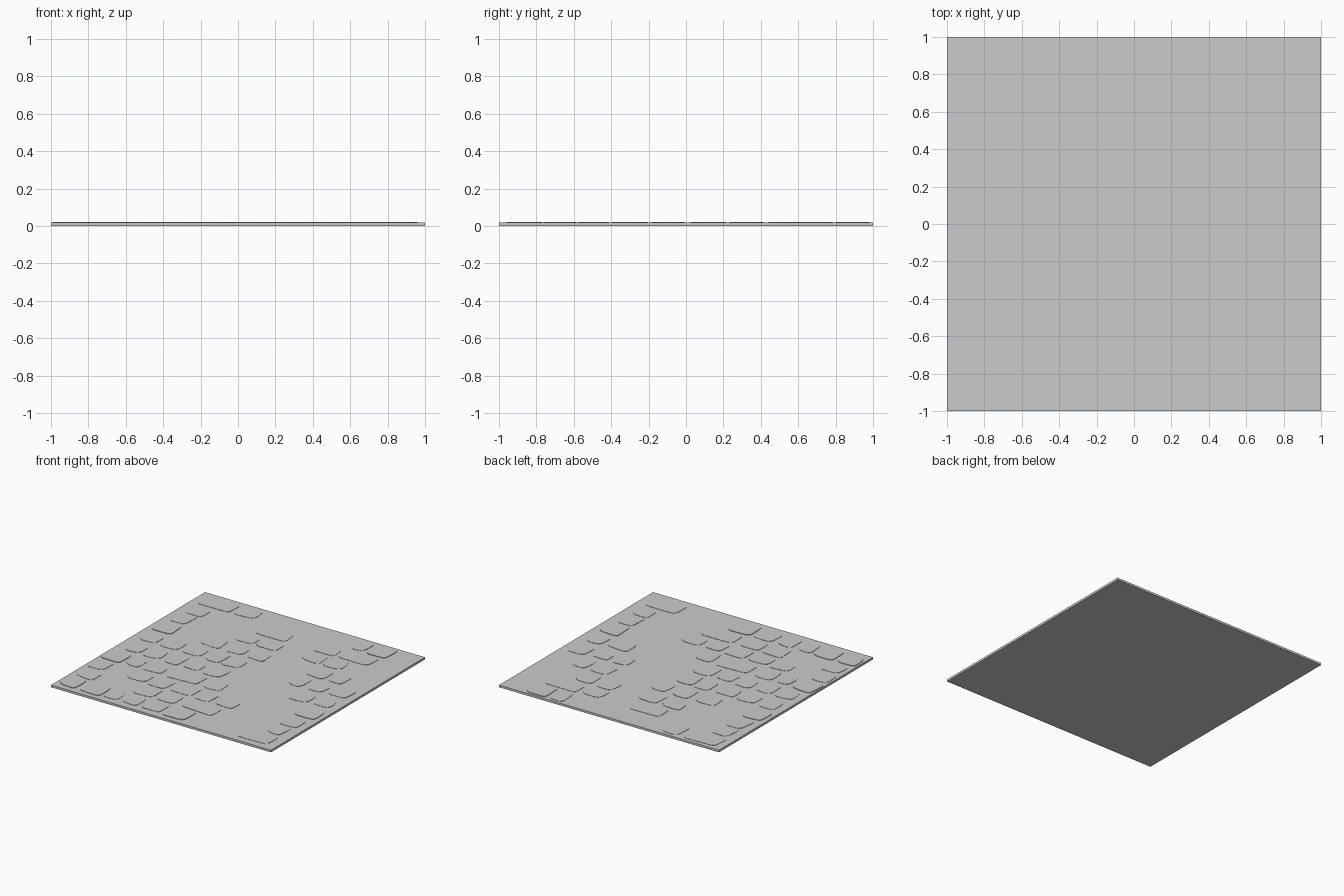
import bpy, bmesh, random
from mathutils import Vector

if "Cube" in bpy.data.objects:
    bpy.data.objects.remove(bpy.data.objects["Cube"])

random.seed(4)
SLAB_TOP = 0.018


def material(name, g):
    m = bpy.data.materials.new(name)
    m.diffuse_color = (g, g, g, 1)
    m.use_nodes = True
    m.node_tree.nodes["Principled BSDF"].inputs["Base Color"].default_value = m.diffuse_color
    return m


stone_grey = material("stone_grey", 0.6)
pale_grey = material("pale_grey", 0.72)


def make_object(name, bm, mat):
    mesh = bpy.data.meshes.new(name)
    bm.normal_update()
    bm.to_mesh(mesh)
    bm.free()
    mesh.materials.append(mat)
    ob = bpy.data.objects.new(name, mesh)
    bpy.context.collection.objects.link(ob)
    return ob


def outline(x0, x1, y0, y1):
    """Worn cobble outline: uneven quad with rounded corners."""
    j = lambda: random.uniform(0, 0.022)
    quad = [Vector((x0 + j(), y0 + j())), Vector((x1 - j(), y0 + j())),
            Vector((x1 - j(), y1 - j())), Vector((x0 + j(), y1 - j()))]
    pts = []
    for i, c in enumerate(quad):
        r = random.uniform(0.03, 0.055)
        a = c + (quad[i - 1] - c).normalized() * r
        b = c + (quad[(i + 1) % 4] - c).normalized() * r
        for t in (0, 0.33, 0.67, 1):
            pts.append(a * (1 - t) ** 2 + c * 2 * t * (1 - t) + b * t * t)
    return pts


def stone(name, x0, x1, y0, y1, top, mat):
    bm = bmesh.new()
    pts = outline(x0, x1, y0, y1)
    low = [bm.verts.new((p.x, p.y, SLAB_TOP - 0.008)) for p in pts]
    high = [bm.verts.new((p.x, p.y, top)) for p in pts]
    bm.faces.new(high)
    bm.faces.new(low[::-1])
    n = len(pts)
    for i in range(n):
        k = (i + 1) % n
        bm.faces.new((low[i], low[k], high[k], high[i]))
    make_object(name, bm, mat)


# Mortar slab
bm = bmesh.new()
bmesh.ops.create_cube(bm, size=1)
bmesh.ops.scale(bm, vec=(2, 2, SLAB_TOP), verts=bm.verts)
bmesh.ops.translate(bm, vec=(0, 0, SLAB_TOP / 2), verts=bm.verts)
make_object("mortar_slab", bm, stone_grey)

# Cobble rows: centre y -> left and right edge of each stone
rows = {
    0.89: [(-.95, -.64), (-.61, -.42), (.43, .58), (.58, .79)],
    0.695: [(-.93, -.76), (-.30, 0), (.24, .44), (.45, .75)],
    0.525: [(-.94, -.78), (-.36, -.18), (-.16, .03), (.24, .43), (.44, .62)],
    0.32: [(-.98, -.77), (-.54, -.34), (-.31, -.12), (-.1, .06), (.43, .62), (.63, .78)],
    0.11: [(-.94, -.78), (-.75, -.57), (-.56, -.37), (-.35, -.19), (-.19, -.02),
           (.4, .56), (.58, .74), (.77, .95)],
    -0.1: [(-.94, -.77), (-.75, -.59), (-.57, -.41), (-.4, -.23), (-.22, -.03),
           (.55, .74), (.77, .94)],
    -0.3: [(-.995, -.785), (-.78, -.63), (-.63, -.44), (-.41, -.1), (-.07, .1), (.76, .97)],
    -0.495: [(-.99, -.82), (-.63, -.45), (-.44, -.25), (-.23, -.03), (-.03, .15),
             (.16, .35), (.77, .94)],
    -0.675: [(-.97, -.79), (-.45, -.25), (-.24, -.04), (-.01, .295), (.76, .92)],
    -0.86: [(-.99, -.8), (-.795, -.585), (-.58, -.44), (-.43, -.25), (-.24, -.05),
            (-.035, .175), (.63, .935)],
}
for r, (y, spans) in enumerate(rows.items()):
    for c, (x0, x1) in enumerate(spans):
        proud = 0.205 < x1 - x0 < 0.25      # broad single stones stand highest
        corner = r == 9 and c == 0          # the pale corner stone
        half = 0.103 if proud else 0.097 if corner else 0.09
        top = 0.0225 if proud or corner else 0.0205
        dy = 0.02 if x0 > 0.75 and -0.2 < y < 0.2 else 0
        stone(f"cobble_{r + 1}_{c + 1}", x0, x1, y - half + dy, min(y + half + dy, 0.99),
              top, pale_grey if corner else stone_grey)
